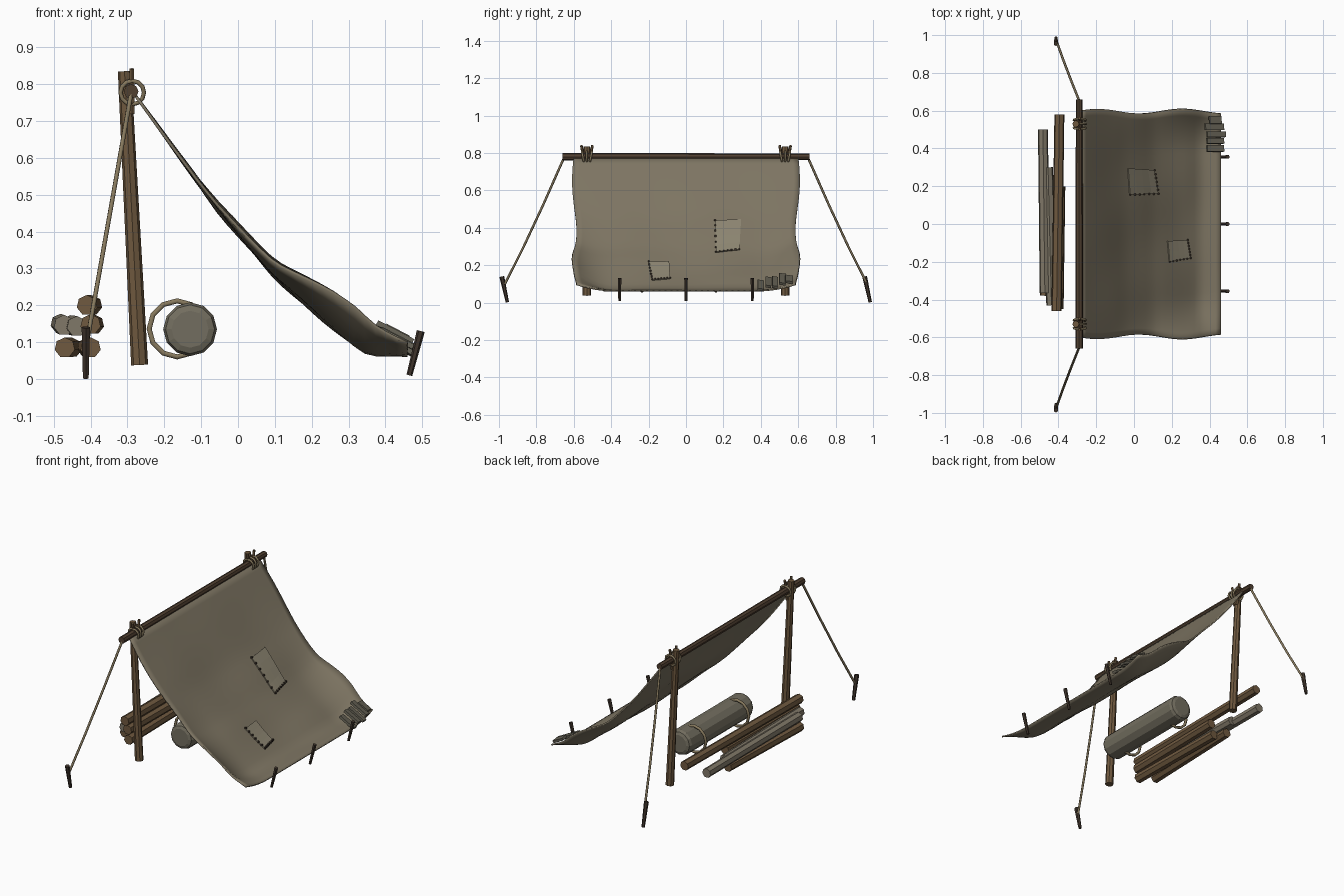
import bpy, bmesh, math, random
from mathutils import Vector, Matrix

if "Cube" in bpy.data.objects:
    bpy.data.objects.remove(bpy.data.objects["Cube"])

random.seed(4)


def mat(name, r, g, b):
    m = bpy.data.materials.new(name)
    m.diffuse_color = (r, g, b, 1)
    m.use_nodes = True
    m.node_tree.nodes["Principled BSDF"].inputs["Base Color"].default_value = m.diffuse_color
    return m


WOOD = mat("wood", .16, .10, .05)
DARK = mat("dark_wood", .08, .05, .03)
PEG = mat("peg_wood", .05, .035, .025)
GREY = mat("grey_wood", .22, .19, .14)
CANVAS = mat("canvas", .21, .18, .125)
PATCH = mat("patch_cloth", .27, .24, .17)
ROLL = mat("bedroll_cloth", .17, .155, .115)
ROPE = mat("rope", .24, .19, .11)
SLAT = mat("slat", .13, .12, .09)


def finish(bm, name, m, smooth=False):
    bmesh.ops.recalc_face_normals(bm, faces=bm.faces)
    me = bpy.data.meshes.new(name)
    bm.to_mesh(me)
    bm.free()
    ob = bpy.data.objects.new(name, me)
    bpy.context.collection.objects.link(ob)
    me.materials.append(m)
    for p in me.polygons:
        p.use_smooth = smooth
    return ob


def stick(name, a, b, r0, r1, m, sides=8):
    a, b = Vector(a), Vector(b)
    d = b - a
    bm = bmesh.new()
    M = Matrix.Translation((a + b) / 2) @ d.to_track_quat('Z', 'Y').to_matrix().to_4x4()
    bmesh.ops.create_cone(bm, cap_ends=True, segments=sides, radius1=r0, radius2=r1,
                          depth=d.length, matrix=M)
    return finish(bm, name, m)


def rope(name, pts, r, closed=False):
    cu = bpy.data.curves.new(name, 'CURVE')
    cu.dimensions = '3D'
    cu.bevel_depth = r
    cu.bevel_resolution = 1
    cu.use_fill_caps = True
    s = cu.splines.new('POLY')
    s.points.add(len(pts) - 1)
    for p, q in zip(s.points, pts):
        p.co = (*q, 1)
    s.use_cyclic_u = closed
    cu.materials.append(ROPE)
    ob = bpy.data.objects.new(name, cu)
    bpy.context.collection.objects.link(ob)


def ring(name, c, R, r, n, tilt=0):
    rope(name, [(c[0] + R * math.cos(t), c[1] + tilt * math.sin(t), c[2] + R * math.sin(t))
                for t in (2 * math.pi * i / n for i in range(n))], r, True)


# tarp surface: sagging profile, lifted lower side edges, soft wrinkles
PROFILE = [(-.285, .778), (-.2, .662), (-.05, .455), (.1, .28), (.22, .175), (.34, .077), (.38, .066), (.46, .064)]


def tarp_z(x, y):
    z = PROFILE[-1][1]
    for (x0, z0), (x1, z1) in zip(PROFILE, PROFILE[1:]):
        if x <= x1:
            z = z0 + (z1 - z0) * (x - x0) / (x1 - x0)
            break
    k = max(0, min(1, (x + .1) / .42))
    if x > .34:
        k = 1 - .6 * (x - .34) / .12
    edge = max(0, (abs(y) - .38) / .22)
    fade = max(0, min(1, (x + .28) * 5, (.44 - x) * 6))
    wrinkle = .008 * math.sin(9 * y + 7 * x) * math.cos(13 * x - 4 * y)
    return z + .095 * k * edge ** 2 + fade * wrinkle


bm = bmesh.new()
NX, NY = 26, 36
grid = []
for i in range(NX + 1):
    x = -.285 + .745 * i / NX
    half = .597 + .012 * math.sin(14 * x - 2)
    row = []
    for j in range(NY + 1):
        y = (2 * j / NY - 1) * half
        row.append(bm.verts.new((x, y, tarp_z(x, y))))
    grid.append(row)
for i in range(NX):
    for j in range(NY):
        bm.faces.new((grid[i][j], grid[i + 1][j], grid[i + 1][j + 1], grid[i][j + 1]))
tarp = finish(bm, "tarp", CANVAS, True)
sol = tarp.modifiers.new("thickness", 'SOLIDIFY')
sol.thickness = .008
sol.offset = 0


# sewn patches with stitches
def patch(name, corners):
    bm = bmesh.new()
    n = 4
    c = [Vector(p) for p in corners]
    at = lambda u, v: (c[0] * (1 - u) + c[1] * u) * (1 - v) + (c[3] * (1 - u) + c[2] * u) * v
    vs = [[bm.verts.new((p.x, p.y, tarp_z(p.x, p.y) + .015))
           for p in (at(i / n, j / n) for j in range(n + 1))] for i in range(n + 1)]
    for i in range(n):
        for j in range(n):
            bm.faces.new((vs[i][j], vs[i + 1][j], vs[i + 1][j + 1], vs[i][j + 1]))
    ob = finish(bm, name, PATCH)
    ob.modifiers.new("thickness", 'SOLIDIFY').thickness = .008
    bm = bmesh.new()
    for k in range(7):
        for p in (at(k / 6, 0), at(1, k / 6)):
            bmesh.ops.create_cube(bm, size=.009, matrix=Matrix.Translation((p.x, p.y, tarp_z(p.x, p.y) + .016)))
    finish(bm, name + "_stitches", PEG)


patch("large_patch", [(-.02, .155), (.13, .16), (.11, .285), (-.03, .295)])
patch("small_patch", [(.19, -.2), (.30, -.18), (.285, -.085), (.18, -.09)])

# small slats lying on the tarp corner
for i, (x, y, w, d) in enumerate([(.43, .55, .07, .04), (.425, .515, .11, .035), (.435, .475, .11, .03),
                                  (.43, .44, .10, .03), (.43, .40, .10, .035)]):
    bm = bmesh.new()
    M = Matrix.Translation((x, y, .092 + .22 * (y - .4) + .008 * (i % 2))) @ Matrix.Rotation(.48, 4, 'Y') \
        @ Matrix.Rotation(-.15, 4, 'X') @ Matrix.Diagonal((w, d, .014, 1))
    bmesh.ops.create_cube(bm, size=1, matrix=M)
    finish(bm, f"slat_{i}", SLAT)

# frame: ridge pole, forked posts, lashings, guy ropes
stick("ridge_pole", (-.29, -.66, .78), (-.29, .66, .78), .02, .018, DARK)
for s, side in ((-1, "front"), (1, "back")):
    y = .53 * s
    stick(f"{side}_post", (-.267, y, .038), (-.308, y, .835), .023, .018, WOOD)
    for f in (-1, 1):
        stick(f"{side}_fork", (-.288, y + .008 * f, .72), (-.288, y + .03 * f, .842), .009, .007, WOOD, 6)
    for k in (-1, 0, 1):
        ring(f"{side}_lashing", (-.287, y + .021 * k, .777), .032, .006, 12, .006 * k)
    top = .968 * s
    rope(f"{side}_guy_rope", [(-.29, .652 * s, .775), (-.335, .765 * s, .52),
                              (-.375, .87 * s, .295), (-.41, top, .10)], .0065)
    stick(f"{side}_guy_peg", (-.413, .97 * s + .015, .002), (-.413, .97 * s - .015, .14), .009, .013, PEG, 6)

# tarp pegs
for y in (-.355, 0, .355):
    stick("tarp_peg", (.465, y, .01), (.496, y, .13), .008, .011, PEG, 6)

# bedroll with loose straps
roll = stick("bedroll", (-.13, -.345, .135), (-.13, .255, .135), .073, .073, ROLL, 12)
bv = roll.modifiers.new("soft_ends", 'BEVEL')
bv.width = .022
bv.segments = 2
bv.limit_method = 'ANGLE'
bv.angle_limit = math.radians(60)
for y in (-.235, .16):
    ring("bedroll_strap", (-.165, y, .136), .076, .008, 12)

# firewood stack
LOGS = [((-.47, -.38, .085), (-.45, .26, .085), WOOD), ((-.40, -.44, .085), (-.41, .20, .085), WOOD),
        ((-.472, -.365, .146), (-.482, .50, .150), GREY), ((-.437, -.43, .143), (-.455, .30, .146), GREY),
        ((-.40, -.45, .148), (-.39, .20, .148), WOOD), ((-.41, -.46, .20), (-.395, .58, .20), WOOD)]
for i, (a, b, m) in enumerate(LOGS):
    stick(f"log_{i}", a, b, .028, .027, m, 7)
